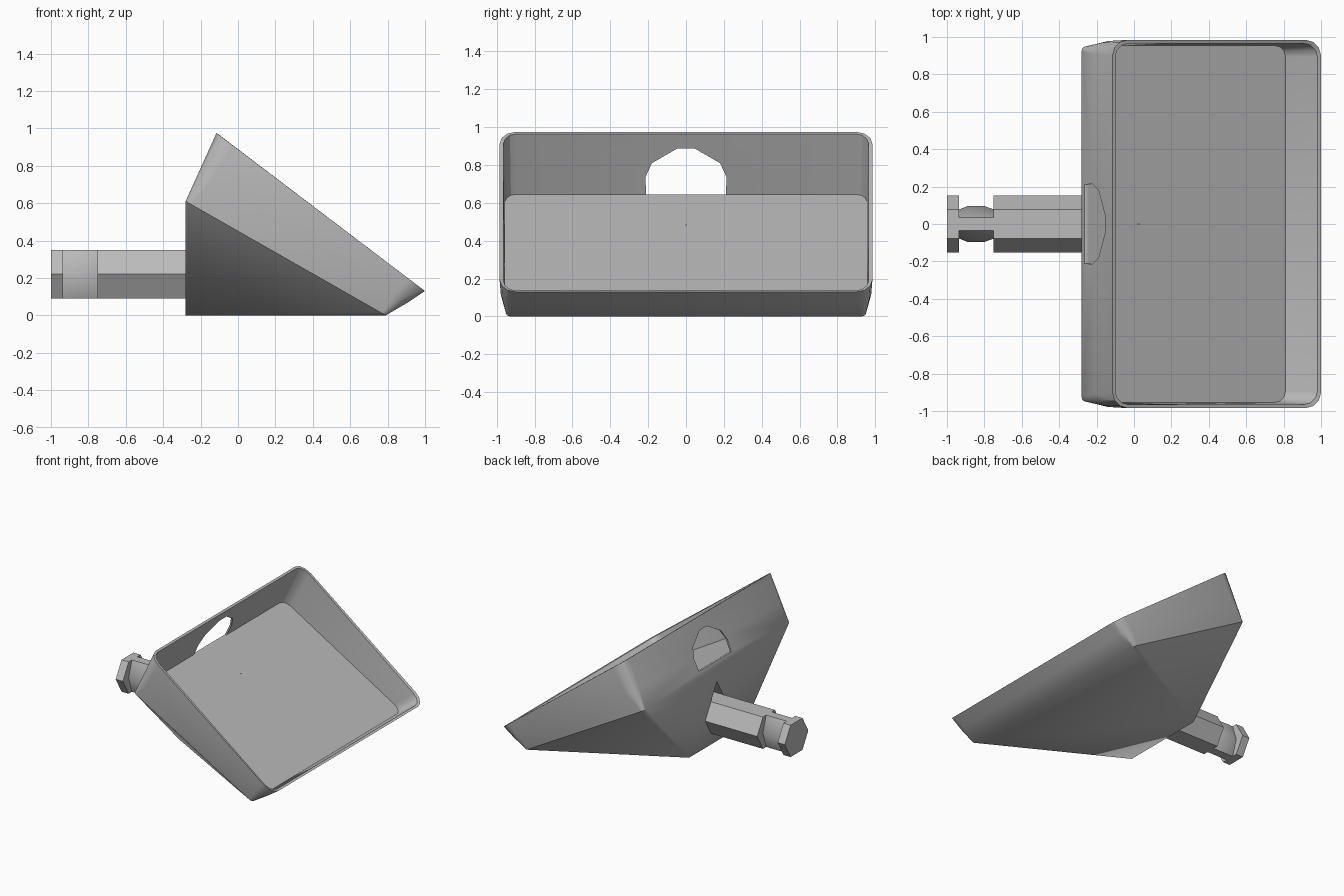
import bpy, bmesh, math

cube = bpy.data.objects.get("Cube")
if cube:
    bpy.data.objects.remove(cube, do_unlink=True)

grey = bpy.data.materials.new("plain grey")
grey.use_nodes = True
colour = (0.5, 0.5, 0.5, 1)
grey.diffuse_color = colour
grey.node_tree.nodes["Principled BSDF"].inputs["Base Color"].default_value = colour


def add_object(name, bm):
    bmesh.ops.recalc_face_normals(bm, faces=bm.faces[:])
    mesh = bpy.data.meshes.new(name)
    bm.to_mesh(mesh)
    bm.free()
    mesh.materials.append(grey)
    obj = bpy.data.objects.new(name, mesh)
    bpy.context.collection.objects.link(obj)
    return obj


def smooth(obj, angle):
    bpy.ops.object.select_all(action='DESELECT')
    obj.select_set(True)
    bpy.context.view_layer.objects.active = obj
    bpy.ops.object.shade_smooth_by_angle(angle=math.radians(angle))


def bridge(bm, a, b):
    for i in range(len(a)):
        j = (i + 1) % len(a)
        bm.faces.new((a[i], a[j], b[j], b[i]))


def slope_ring(bm, rear, front, half, radius, steps=3):
    """Rounded rectangle lying on the slope between two (x, z) points."""
    (xr, zr), (xf, zf) = rear, front
    ring = []
    for corner, (sx, sy) in enumerate(((1, 1), (-1, 1), (-1, -1), (1, -1))):
        cx = xf - radius if sx > 0 else xr + radius
        cy = sy * (half - radius)
        for k in range(steps + 1):
            a = math.pi / 2 * (corner + k / steps)
            x, y = cx + radius * math.cos(a), cy + radius * math.sin(a)
            z = zr + (zf - zr) * (x - xr) / (xf - xr)
            ring.append(bm.verts.new((x, y, max(z, 0))))
    return ring


def prism(name, outline, x0, x1):
    """Closed prism along x from a (y, z) outline."""
    bm = bmesh.new()
    ends = [[bm.verts.new((x, y, z)) for y, z in outline] for x in (x0, x1)]
    bridge(bm, *ends)
    for end in ends:
        bm.faces.new(end)
    return add_object(name, bm)


# Tray body: outer wall, rim, inner wall and floor as stacked rings
bm = bmesh.new()
rings = [
    slope_ring(bm, (-0.28, 0.61), (0.79, 0.0), 0.95, 0.025),
    slope_ring(bm, (-0.21, 0.765), (0.91, 0.07), 0.978, 0.07),
    slope_ring(bm, (-0.115, 0.975), (1.0, 0.13), 0.985, 0.085),
    slope_ring(bm, (-0.10, 0.965), (0.98, 0.137), 0.965, 0.07),
    slope_ring(bm, (-0.25, 0.645), (0.81, 0.02), 0.955, 0.06),
]
for lower, upper in zip(rings, rings[1:]):
    bridge(bm, lower, upper)
bm.faces.new(rings[-1])

# Wedge foot that narrows towards the back
foot = {s: bm.verts.new((-0.28, s * 0.36, 0)) for s in (1, -1)}
base = rings[0]
for i, a in enumerate(base):
    b = base[(i + 1) % len(base)]
    fa, fb = (foot[1 if v.co.y > 0 else -1] for v in (a, b))
    bm.faces.new((a, b, fa) if fa is fb else (a, b, fb, fa))
body = add_object("tray_body", bm)

# Cutters: rear window and the pointed top of the shank socket
half_window = [(0.21, 0.645), (0.215, 0.735), (0.18, 0.81), (0.045, 0.888)]
window = half_window + [(-y, z) for y, z in reversed(half_window)]
cutters = [
    prism("window_cutter", window, -0.4, 0.05),
    prism("socket_cutter", [(0.09, 0.33), (0, 0.487), (-0.09, 0.33)], -0.4, 0.03),
]
bpy.context.view_layer.objects.active = body
for cutter in cutters:
    cutter.hide_render = True
    mod = body.modifiers.new(cutter.name, 'BOOLEAN')
    mod.operation = 'DIFFERENCE'
    mod.solver = 'EXACT'
    mod.object = cutter
    bpy.ops.object.modifier_apply(modifier=mod.name)
for cutter in cutters:
    bpy.data.objects.remove(cutter, do_unlink=True)
smooth(body, 32)

# Hexagonal shank with a waisted groove: (x, half flat, half width)
full, neck, belly = (0.077, 0.152), (0.035, 0.078), (0.035, 0.096)
stations = [(-1.0, full), (-0.935, full), (-0.935, neck), (-0.89, belly),
            (-0.8, belly), (-0.75, neck), (-0.75, full), (0.0, full)]
bm = bmesh.new()
sections = []
for x, (flat, wide) in stations:
    outline = [(wide, 0), (flat, 0.13), (-flat, 0.13),
               (-wide, 0), (-flat, -0.13), (flat, -0.13)]
    sections.append([bm.verts.new((x, y, 0.22 + z)) for y, z in outline])
for a, b in zip(sections, sections[1:]):
    bridge(bm, a, b)
bm.faces.new(sections[0])
bm.faces.new(sections[-1])
shank = add_object("hex_shank", bm)
smooth(shank, 50)
for poly in shank.data.polygons:
    xs = [shank.data.vertices[i].co.x for i in poly.vertices]
    poly.use_smooth = min(xs) > -0.94 and max(xs) < -0.74
